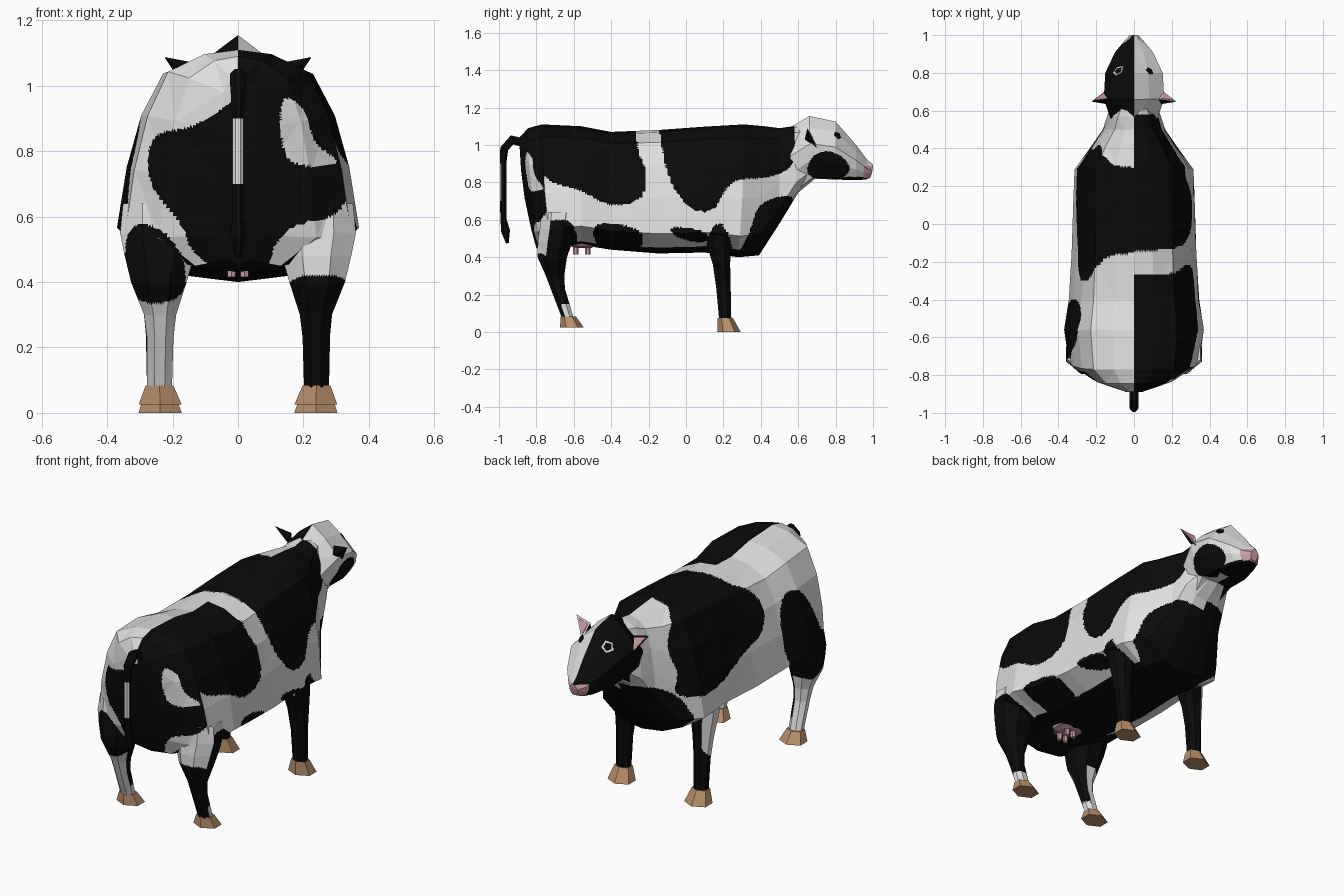
import bpy, bmesh, math
from mathutils import Vector
from mathutils.bvhtree import BVHTree

cube = bpy.data.objects.get("Cube")
if cube:
    bpy.data.objects.remove(cube)


def make_material(name, colour):
    mat = bpy.data.materials.new(name)
    mat.use_nodes = True
    mat.diffuse_color = (*colour, 1)
    mat.node_tree.nodes["Principled BSDF"].inputs["Base Color"].default_value = (*colour, 1)
    return mat


BLACK, WHITE, PINK, HORN, UDDER = range(5)
MATERIALS = [
    make_material("black_hide", (0.003, 0.003, 0.003)),
    make_material("white_hide", (0.75, 0.75, 0.75)),
    make_material("pink_skin", (0.62, 0.34, 0.38)),
    make_material("hoof_brown", (0.48, 0.28, 0.15)),
    make_material("udder_pink", (0.52, 0.28, 0.34)),
]


def loft(name, rings, paint, cuts=0):
    """Skin a list of rings, close both ends and colour the faces by a rule."""
    bm = bmesh.new()
    loops = [[bm.verts.new(p) for p in ring] for ring in rings]
    for a, b in zip(loops, loops[1:]):
        for i in range(len(a)):
            j = (i + 1) % len(a)
            bm.faces.new((a[i], a[j], b[j], b[i]))
    bm.faces.new(loops[0])
    bm.faces.new(loops[-1])
    bmesh.ops.remove_doubles(bm, verts=bm.verts[:], dist=0.0001)
    bmesh.ops.recalc_face_normals(bm, faces=bm.faces[:])
    bmesh.ops.triangulate(bm, faces=bm.faces[:])
    if cuts:
        bmesh.ops.subdivide_edges(bm, edges=bm.edges[:], cuts=cuts, use_grid_fill=True)
    bm.normal_update()
    for f in bm.faces:
        f.material_index = paint(f.calc_center_median(), f.normal)
    mesh = bpy.data.meshes.new(name)
    bm.to_mesh(mesh)
    bm.free()
    for mat in MATERIALS:
        mesh.materials.append(mat)
    obj = bpy.data.objects.new(name, mesh)
    bpy.context.scene.collection.objects.link(obj)
    return obj


def plain(index):
    return lambda p, n: index


def hoop(x, y, z, rx, ry, sides=8):
    turns = [math.tau * (i + 0.5) / sides for i in range(sides)]
    return [Vector((x + rx * math.cos(t), y + ry * math.sin(t), z)) for t in turns]


def section(shape, y_top, y_bottom, z_top, z_bottom, width):
    """Symmetrical cross-section; shape holds (width fraction, depth fraction)."""
    half = [Vector((width * s, y_top + (y_bottom - y_top) * d * d, z_top + (z_bottom - z_top) * d))
            for s, d in shape]
    return half + [Vector((-p.x, p.y, p.z)) for p in reversed(half[1:-1])]


def rounded(points):
    """Cut the corners of a patch outline twice."""
    for _ in range(2):
        pairs = list(zip(points, points[1:] + points[:1]))
        points = [(a[0] + (b[0] - a[0]) * t, a[1] + (b[1] - a[1]) * t)
                  for a, b in pairs for t in (0.25, 0.75)]
    return points


def inside(u, v, outline):
    hit = False
    for a, b in zip(outline, outline[1:] + outline[:1]):
        if (a[1] > v) != (b[1] > v) and u < a[0] + (b[0] - a[0]) * (v - a[1]) / (b[1] - a[1]):
            hit = not hit
    return hit


# Black patches on the left flank (+x), as (y, z)
left_rump = [(-1, 1.3), (-.26, 1.3), (-.27, 1), (-.21, .86), (-.22, .73), (-.31, .68),
             (-.43, .68), (-.56, .76), (-.74, .8), (-.8, .9), (-.84, 1), (-1, 1)]
left_shoulder = [(-.18, 1.3), (-.13, 1), (-.1, .84), (-.03, .71), (.05, .64), (.16, .65),
                 (.21, .77), (.28, .82), (.43, .82), (.56, .87), (.59, .96), (.56, 1.3)]
left_chest = [(.24, .36), (.34, .52), (.38, .68), (.5, .73), (.6, .72), (.5, .36)]
left_foreleg = [(.1, .57), (.25, .58), (.3, -.2), (.05, -.2)]
left_hindleg = [(-.76, .6), (-.59, .6), (-.58, .4), (-.45, .15), (-.85, .14), (-.84, .38), (-.76, .45)]
left_belly = [(-.52, .59), (-.28, .57), (-.21, .49), (-.3, .4), (-.45, .4)]
left_girth = [(-.11, .57), (.12, .54), (.12, .47), (-.05, .5)]
# Black patches on the right flank (-x)
right_shoulder = [(-.12, 1.3), (-.14, 1.06), (-.26, 1), (-.32, .9), (-.26, .77), (-.1, .74),
                  (.1, .65), (.25, .62), (.43, .66), (.38, .78), (.43, .9), (.38, 1.03), (.29, 1.1), (.25, 1.3)]
right_thigh = [(-.45, .92), (-.39, .75), (-.41, .55), (-.5, .45), (-.7, .33), (-.77, .48),
               (-.69, .7), (-.6, .9)]
right_chest = [(.24, .3), (.36, .6), (.42, .68), (.55, .75), (.75, .75), (.5, .3)]
right_foreleg = [(0, .4), (.12, .36), (.2, .22), (.27, .4), (.4, .4), (.4, -.2), (0, -.2)]
# Black patches on the hindquarters, as (x, z); the second one is a hole
left_rear = [(-.1, 1.4), (.6, 1.4), (.6, .85), (.34, .72), (.32, .6), (.13, .57), (.08, .4), (-.1, .35)]
left_hole = [(.13, .98), (.21, .93), (.23, .82), (.33, .76), (.17, .75), (.13, .82)]
left_hock = [(.05, .42), (.45, .42), (.45, -.1), (.05, -.1)]
right_rear = [(.1, .4), (-.06, .43), (-.15, .5), (-.17, .58), (-.28, .7), (-.27, .86), (-.12, .87), (.1, 1.05)]
right_hock = [(-.35, .57), (-.25, .58), (-.16, .48), (-.16, .34), (-.34, .33)]

FLANK = {True: [left_rump, left_shoulder, left_chest, left_foreleg, left_hindleg, left_belly, left_girth],
         False: [right_shoulder, right_thigh, right_chest, right_foreleg]}
REAR = {True: [left_rear, left_hole, left_hock], False: [right_rear, right_hock]}
for group in (FLANK, REAR):
    for side in group:
        group[side] = [rounded(outline) for outline in group[side]]


def coat(p, n):
    outward = math.copysign(n.x, p.x * n.x)
    if n.z < -0.6 and p.z < 0.53 and abs(p.x) < 0.2:
        return BLACK
    if p.y > 0 and p.z < 0.53 and outward < 0.4 and n.z > -0.6:
        return BLACK
    if p.y < -0.5 and 0.14 < p.z < 0.5 and outward < -0.3 and n.y > -0.3:
        return BLACK
    rear = p.y < -0.5 and n.y < -0.6
    u = p.x if rear else p.y
    patches = (REAR if rear else FLANK)[p.x > 0]
    return BLACK if sum(inside(u, p.z, o) for o in patches) % 2 else WHITE


# Barrel, hindquarters, chest and neck
trunk = [(0, 0), (.3, .02), (.62, .1), (.8, .3), (.92, .55), (1, .84), (.55, .97), (0, 1)]
stations = [(-.89, -.8, 1.04, .45, .07), (-.845, -.77, 1.09, .43, .24), (-.77, -.72, 1.11, .44, .345),
            (-.56, -.56, 1.1, .465, .37), (-.4, -.4, 1.07, .44, .345), (-.15, -.15, 1.08, .42, .33),
            (.1, .1, 1.098, .425, .322), (.31, .28, 1.11, .4, .315), (.42, .39, 1.1, .41, .235),
            (.5, .5, 1.09, .58, .165), (.57, .6, 1.1, .745, .135), (.64, .69, 1.1, .82, .09)]
loft("body", [section(trunk, *s) for s in stations], coat, 14)

# Head, split down the middle in two colours
cheek_patch = rounded([(.64, .87), (.69, .96), (.79, .97), (.88, .9), (.86, .82), (.67, .82)])


def face_paint(p, n):
    if p.y > 0.95 and 0.822 < p.z < 0.888:
        return PINK
    if p.x < 0 or inside(p.y, p.z, cheek_patch):
        return BLACK
    return BLACK if p.z < 0.83 and p.y > 0.78 else WHITE


skull = [(0, 0), (.5, .18), (1, .44), (.92, .7), (.6, .98), (0, 1)]
stations = [(.55, .59, 1.09, .75, .125), (.66, .68, 1.155, .82, .16), (.8, .8, 1.125, .815, .152),
            (.91, .91, 1, .812, .1), (.965, .96, .925, .815, .055), (1, .985, .895, .825, .025)]
head = loft("head", [section(skull, *s) for s in stations], face_paint, 11)

# Eyes: thin five-sided plates laid on the head
tree = BVHTree.FromPolygons([v.co for v in head.data.vertices], [f.vertices for f in head.data.polygons])


def eye_plate(name, x, radius, height, index):
    spot, normal, _, _ = tree.find_nearest(Vector((x, 0.81, 1.05)))
    turn = normal.to_track_quat("Z", "Y")
    rings = [[spot + turn @ p for p in hoop(0, 0, z, radius, radius, 5)] for z in (-0.002, height)]
    loft(name, rings, plain(index))


eye_plate("left_eye", 0.082, 0.023, 0.003, BLACK)
eye_plate("right_eye_rim", -0.082, 0.034, 0.002, WHITE)
eye_plate("right_eye", -0.082, 0.023, 0.004, BLACK)

for name, s, rim in (("left", 1, WHITE), ("right", -1, BLACK)):
    # Ear: black behind, coloured rim in front with a pink plate inside
    top, low, back, tip = [Vector((s * x, y, z)) for x, y, z in
                           ((.13, .66, 1.07), (.157, .7, .985), (.145, .635, 1.03), (.225, .648, 1.088))]
    front = [top, low, tip]
    normal = (low - top).cross(tip - top).normalized() * -s
    loft(name + "_ear", [[top, low, back], [tip + (p - tip) * 0.02 for p in (top, low, back)]],
         lambda p, n: rim if n.dot(normal) > 0.9 else BLACK)
    middle = sum(front, Vector()) / 3
    inner = [middle + (p - middle) * 0.7 for p in front]
    loft(name + "_inner_ear", [[p + normal * h for p in inner] for h in (-0.002, 0.003)], plain(PINK))
    # Legs and hooves
    fore = [(.23, .18, .62, .075, .085), (.235, .17, .5, .08, .075), (.24, .19, .36, .058, .05),
            (.24, .2, .24, .045, .042), (.24, .21, .06, .041, .035)]
    hind = [(.25, -.68, .64, .11, .1), (.245, -.69, .55, .125, .1), (.24, -.7, .48, .115, .1),
            (.242, -.715, .4, .092, .085), (.238, -.7, .3, .053, .053), (.238, -.685, .23, .044, .041),
            (.24, -.63, .07, .041, .034)]
    for end, rings, floor in (("front", fore, 0), ("hind", hind, 0.025)):
        loft(f"{name}_{end}_leg", [hoop(s * r[0], *r[1:]) for r in rings], coat, 9)
        _, y, z, _, _ = rings[-1]
        hoof = [hoop(s * 0.24, y, z + 0.014, 0.049, 0.041, 6),
                hoop(s * 0.238, y + 0.02, floor, 0.076, 0.063, 6)]
        loft(f"{name}_{end}_hoof", hoof, plain(HORN))
    # Teats
    for y in (-0.59, -0.525):
        loft(name + "_teat", [hoop(s * 0.02, y, z, 0.014, 0.014, 6) for z in (0.48, 0.415)], plain(PINK))

# Udder
loft("udder", [hoop(0, -.55, .5, .1, .1), hoop(0, -.55, .46, .08, .075), hoop(0, -.55, .45, .05, .05)],
     plain(UDDER))

# Tail: rings swept along a bent path, with a tuft at the end
path = [(-.86, 1.01, .026), (-.93, 1.027, .027), (-.972, .98, .024), (-.978, .9, .019), (-.978, .7, .019),
        (-.975, .6, .018), (-.965, .54, .026), (-.955, .475, .008)]
tail = []
for i, (y, z, r) in enumerate(path):
    a, b = path[max(i - 1, 0)], path[min(i + 1, len(path) - 1)]
    along = Vector((0, b[0] - a[0], b[1] - a[1])).normalized()
    out = along.cross(Vector((1, 0, 0)))
    tail.append([Vector((p.x, y, z)) + out * p.y for p in hoop(0, 0, 0, r, r, 8)])
loft("tail", tail, lambda p, n: WHITE if 0.7 < p.z < 0.9 and n.y < -0.5 else BLACK)
